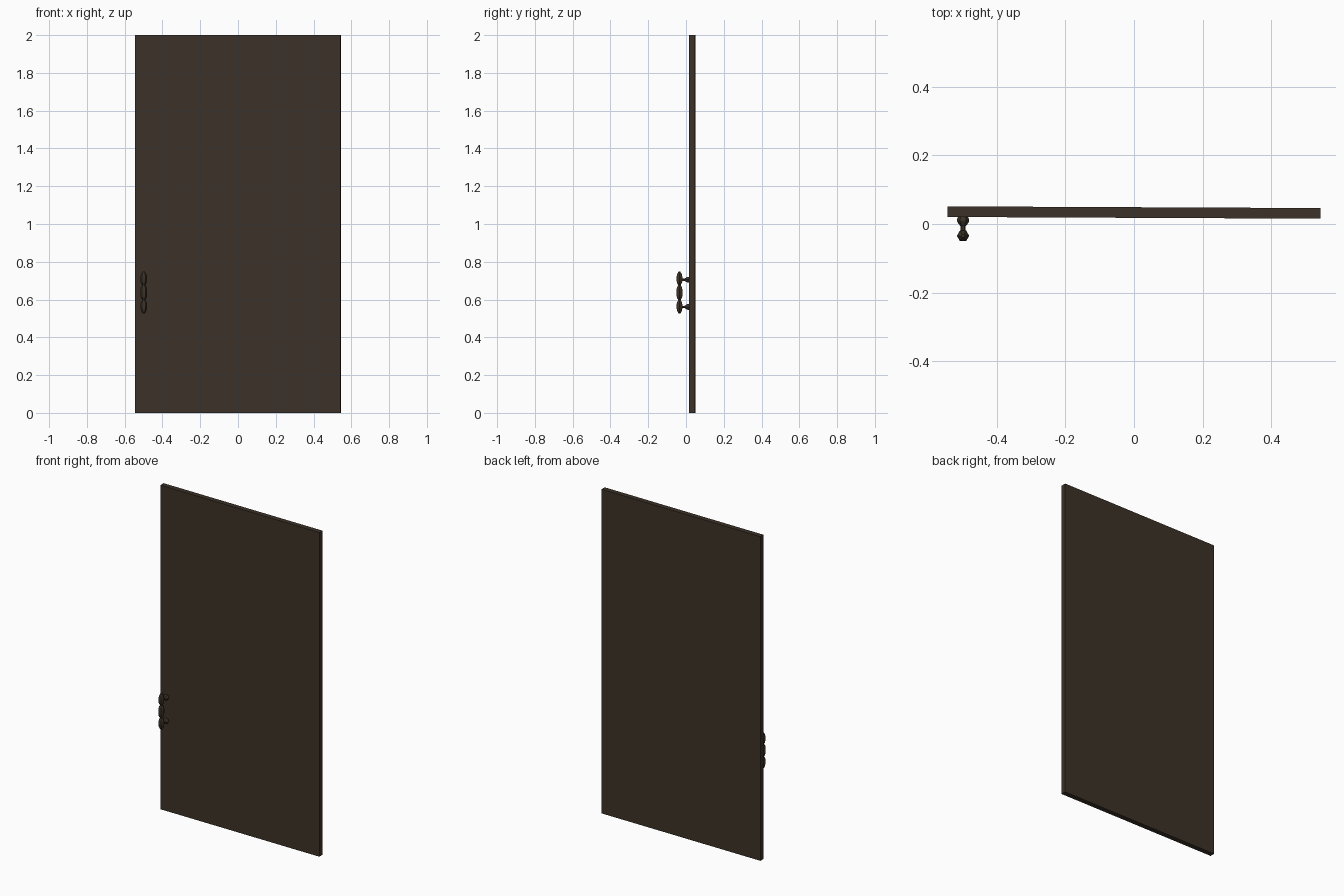
import bpy, bmesh, math
from mathutils import Matrix, Vector

if "Cube" in bpy.data.objects:
    bpy.data.objects.remove(bpy.data.objects["Cube"])


def material(name, rgb):
    m = bpy.data.materials.new(name)
    m.diffuse_color = (*rgb, 1)
    m.use_nodes = True
    m.node_tree.nodes["Principled BSDF"].inputs["Base Color"].default_value = m.diffuse_color
    return m


wood = material("dark brown wood", (0.045, 0.032, 0.021))
TILT = Matrix.Rotation(-0.0046, 4, 'Z')  # the door stands very slightly turned


def finish(bm, name, matrix):
    bmesh.ops.recalc_face_normals(bm, faces=bm.faces)
    me = bpy.data.meshes.new(name)
    bm.to_mesh(me)
    bm.free()
    me.materials.append(wood)
    ob = bpy.data.objects.new(name, me)
    ob.matrix_world = matrix
    bpy.context.collection.objects.link(ob)
    return ob


def turned(name, profile, matrix, sides=6):
    """Faceted turned part from (radius, height) pairs, capped at both ends."""
    bm = bmesh.new()
    rings = [[bm.verts.new((r * math.cos(math.tau * i / sides),
                            r * math.sin(math.tau * i / sides), h))
              for i in range(sides)] for r, h in profile]
    for a, b in zip(rings, rings[1:]):
        for i in range(sides):
            j = (i + 1) % sides
            bm.faces.new((a[i], a[j], b[j], b[i]))
    bm.faces.new(rings[0])
    bm.faces.new(rings[-1])
    return finish(bm, name, matrix)


# door panel
bm = bmesh.new()
bmesh.ops.create_cube(bm, size=1, matrix=Matrix.Diagonal((1.088, 0.031, 2.0, 1)))
finish(bm, "door_panel", Matrix.Translation((0, 0.0335, 1.0)) @ TILT)

# beaded grip, mirrored about its middle
half = [(0.009, 0.037), (0.009, 0.041), (0.016, 0.053), (0.018, 0.068),
        (0.018, 0.082), (0.014, 0.097), (0.005, 0.112)]
half = [(0.018, 0.012), (0.016, 0.027)] + half
grip = [(r, -h) for r, h in reversed(half)] + half
turned("handle_grip", grip, Matrix.Translation((-0.499, -0.0345, 0.637)))

# two turned posts joining the grip to the door
post = [(0.009, 0.0), (0.007, 0.018), (0.007, 0.027), (0.014, 0.036),
        (0.018, 0.043), (0.018, 0.048), (0.014, 0.056)]
for label, z in (("lower", 0.561), ("upper", 0.705)):
    turned(label + "_handle_post", post,
           Matrix.Translation((-0.499, -0.0345, z)) @ Matrix.Rotation(-math.pi / 2, 4, 'X'))
